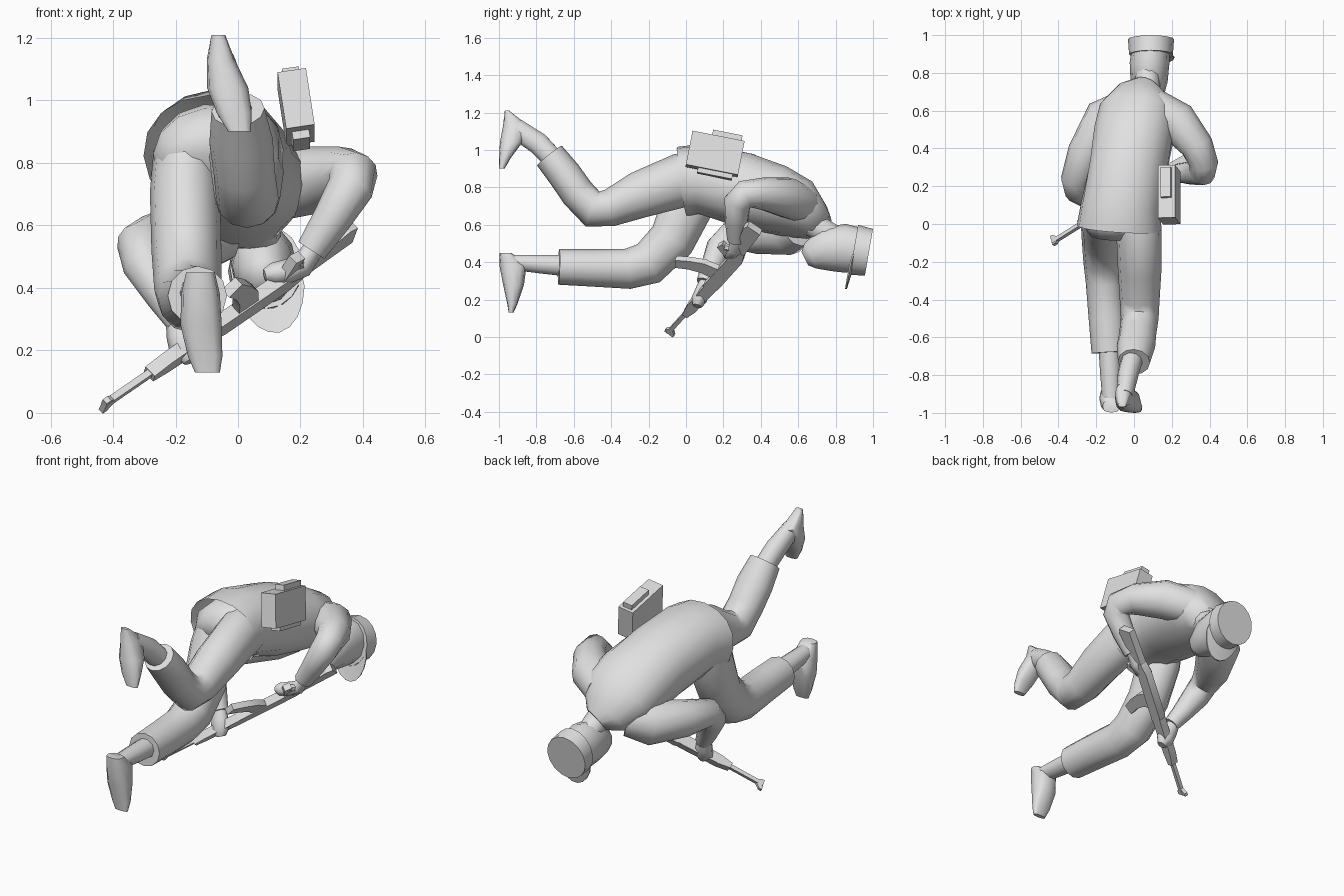
import bpy, bmesh, math
from mathutils import Vector as V

grey = bpy.data.materials.new("plain grey")
grey.diffuse_color = (0.75, 0.75, 0.75, 1)


def finish(name, bm, angle=40):
    bmesh.ops.recalc_face_normals(bm, faces=bm.faces)
    me = bpy.data.meshes.new(name)
    bm.to_mesh(me)
    bm.free()
    ob = bpy.data.objects.new(name, me)
    me.materials.append(grey)
    bpy.context.collection.objects.link(ob)
    bpy.ops.object.select_all(action='DESELECT')
    ob.select_set(True)
    bpy.context.view_layer.objects.active = ob
    bpy.ops.object.shade_smooth_by_angle(angle=math.radians(angle))
    return ob


def loft(name, pts, ref=(1, 0, 0), n=12, angle=50, power=1.0, axis=None, cap=True):
    """Rings (x, y, z, side radius, other radius, roll degrees) across a path."""
    bm = bmesh.new()
    c = [V(p[:3]) for p in pts]
    rings = []
    for i, p in enumerate(pts):
        t = V((0, 0, 0))
        if i > 0:
            t += (c[i] - c[i - 1]).normalized()
        if i < len(c) - 1:
            t += (c[i + 1] - c[i]).normalized()
        t = V(axis) if axis else t.normalized()
        side = V(ref) - t * V(ref).dot(t)
        side.normalize()
        other = side.cross(t).normalized()
        ra = p[3]
        rb = p[4] if len(p) > 4 else ra
        roll = math.radians(p[5]) if len(p) > 5 else 0
        a = side * math.cos(roll) + other * math.sin(roll)
        b = other * math.cos(roll) - side * math.sin(roll)
        ring = []
        for k in range(n):
            cs, sn = math.cos(k * math.tau / n), math.sin(k * math.tau / n)
            ring.append(bm.verts.new(c[i] + a * ra * math.copysign(abs(cs) ** power, cs)
                                     + b * rb * math.copysign(abs(sn) ** power, sn)))
        rings.append(ring)
    for r, s in zip(rings, rings[1:]):
        for k in range(n):
            bm.faces.new((r[k], r[(k + 1) % n], s[(k + 1) % n], s[k]))
    if cap:
        bm.faces.new(rings[0])
    bm.faces.new(rings[-1])
    return finish(name, bm, angle)


def prism(name, profile, o, u, v, width):
    """Outline in the u-v plane, extruded evenly to both sides."""
    bm = bmesh.new()
    w = u.cross(v).normalized() * width / 2
    a = [bm.verts.new(o + u * s + v * m - w) for s, m in profile]
    b = [bm.verts.new(o + u * s + v * m + w) for s, m in profile]
    n = len(a)
    for k in range(n):
        bm.faces.new((a[k], a[(k + 1) % n], b[(k + 1) % n], b[k]))
    bm.faces.new(a)
    bm.faces.new(b)
    return finish(name, bm, 30)


# Jacket: hunched body from open hem to collar, rolled toward the -x shoulder
loft("jacket", [
    (-.078, -.02, .832, .225, .187, 3), (-.072, .08, .846, .212, .188, 4),
    (-.03, .3, .79, .208, .2, 9), (0, .48, .735, .215, .183, 15),
    (.02, .6, .685, .208, .158, 16), (.045, .685, .62, .15, .105, 13),
    (.07, .728, .585, .075, .07, 8)], n=16, power=.94, cap=False)

# Seat of the trousers, filling the jacket hem
loft("trouser_seat", [
    (-.075, .1, .83, .19, .16, 3), (-.074, .01, .82, .198, .16, 3),
    (-.072, -.045, .8, .17, .11, 3), (-.072, -.065, .79, .1, .05, 3)], n=14)

# Sleeves
loft("right_sleeve", [
    (.1, .62, .71, .1), (.23, .54, .745, .11), (.335, .41, .765, .088),
    (.37, .315, .763, .077), (.36, .275, .72, .074), (.3, .27, .62, .062),
    (.235, .27, .52, .05)], ref=(.075, .055, -.039))
loft("left_sleeve", [
    (-.05, .61, .585, .1), (-.15, .55, .56, .122), (-.255, .37, .545, .1),
    (-.31, .235, .538, .078), (-.295, .18, .475, .075), (-.235, .135, .37, .058),
    (-.185, .1, .29, .045)], ref=(.095, -.055, .072))

# Hands
loft("right_hand", [
    (.25, .275, .54, .032), (.205, .265, .47, .038), (.15, .25, .45, .048, .04),
    (.11, .235, .445, .042, .035), (.085, .23, .44, .02)], ref=(0, 1, 0), n=8)
loft("right_thumb", [(.2, .25, .47, .018), (.19, .215, .48, .02), (.16, .195, .475, .014)],
     ref=(0, 0, 1), n=6)
loft("left_hand", [
    (-.2, .11, .31, .033), (-.18, .09, .25, .05, .04), (-.165, .07, .2, .055, .042),
    (-.15, .06, .165, .025)], n=8)

# Trouser legs: raised trailing leg and lower leg
loft("raised_leg", [
    (0, .1, .87, .1, .1), (.025, -.02, .84, .12, .145), (.03, -.25, .76, .115, .125),
    (.03, -.41, .69, .105, .1), (.03, -.5, .685, .1, .1), (.02, -.58, .77, .098, .092),
    (.01, -.65, .87, .102, .09), (0, -.73, .97, .085, .085)])
loft("lower_leg", [
    (-.17, .06, .84, .1, .12), (-.17, .01, .71, .112, .14), (-.165, -.075, .52, .112, .125),
    (-.16, -.2, .395, .108, .118), (-.155, -.31, .365, .1, .108),
    (-.14, -.5, .37, .1, .1), (-.13, -.68, .375, .095, .095)])

# Boots: a shaft and a foot each, flat soles facing backward
loft("raised_boot_shaft", [
    (0, -.68, .92, .058), (-.03, -.79, 1.035, .056, .062), (-.05, -.91, 1.115, .045, .058)], n=10)
loft("raised_boot_foot", [
    (-.063, -.957, 1.21, .022, .012), (-.055, -.91, 1.13, .045, .068),
    (-.033, -.935, 1.04, .066, .06), (-.012, -.967, .96, .056, .032),
    (.005, -.985, .9, .036, .015)], n=12, power=.8, axis=(0, 0, -1))
loft("lower_boot_shaft", [
    (-.13, -.62, .38, .06, .06), (-.125, -.78, .39, .055, .052),
    (-.12, -.93, .4, .048, .042)], n=10)
loft("lower_boot_foot", [
    (-.12, -.965, .45, .046, .033), (-.12, -.925, .38, .062, .072),
    (-.118, -.922, .28, .066, .056), (-.105, -.928, .18, .055, .028),
    (-.098, -.935, .13, .04, .013)], n=12, power=.8, axis=(0, 0, -1))

# Neck and head, face turned down
loft("neck", [(.065, .66, .61, .07), (.075, .82, .52, .065)], n=10)
loft("head", [
    (.085, .635, .42, .035, .04), (.085, .665, .435, .07, .075),
    (.08, .75, .47, .098, .12), (.082, .85, .475, .105, .13), (.088, .92, .465, .1, .12)], n=12)

# Flat-topped cap with a brim
loft("cap", [(.09, .897, .467, .116, .135), (.09, .978, .453, .122, .127)], n=16, angle=30)
bm = bmesh.new()
rows = []
for k in range(9):
    t = math.radians(-68 + 17 * k)
    inner = V((.09 + .116 * math.sin(t + .2), .898 - .023 * math.cos(t), .467 - .134 * math.cos(t + .2)))
    outer = inner + V((.02, -.024, -.078)) * math.cos(t) ** .8
    d = V((0, .008, 0))
    rows.append([bm.verts.new(q) for q in (inner, outer, outer + d, inner + d)])
for r, s in zip(rows, rows[1:]):
    for j in range(4):
        bm.faces.new((r[j], r[(j + 1) % 4], s[(j + 1) % 4], s[j]))
bm.faces.new(rows[0])
bm.faces.new(rows[-1])
finish("cap_brim", bm, 30)

# Rifle: laid out along u from the muzzle, v points to the magazine side
o = V((-.43, -.095, .025))
u = V((.8, .5, .55)).normalized()
v = V((.156, -.8, .5)).normalized()
parts = {
    "rifle_barrel": ([(0, -.011), (.3, -.011), (.3, .011), (0, .011)], .022),
    "rifle_front_sight": ([(.0, .0), (-.005, -.035), (.012, -.035), (.05, .0), (.02, .022), (.0, .022)], .02),
    "rifle_handguard": ([(.2, -.018), (.27, -.03), (.5, -.036), (.5, .03), (.27, .025), (.2, .014)], .045),
    "rifle_receiver": ([(.48, -.025), (.52, -.04), (.8, -.04), (.86, -.02), (.86, .035), (.48, .035)], .045),
    "rifle_stock": ([(.84, -.02), (1.07, -.008), (1.075, .075), (1.04, .085), (.84, .03)], .042),
    "rifle_grip": ([(.76, .03), (.81, .03), (.84, .11), (.8, .12)], .035),
    "rifle_magazine": ([(.57, .03), (.655, .03), (.635, .11), (.59, .18), (.535, .245),
                        (.485, .215), (.53, .155), (.56, .09)], .035),
}
for name, (profile, width) in parts.items():
    prism(name, profile, o, u, v, width)

# Field pack box over the hip, with a lid plate and a base plate
c = V((.186, .155, .978))
along = V((0, .98, -.195)).normalized()
up = V((-.15, .18, .97))
up = (up - along * up.dot(along)).normalized()


def box(name, l0, l1, h0, h1, width):
    prism(name, [(l0, h0), (l1, h0), (l1, h1), (l0, h1)], c, along, up, width)


box("pack_box", -.142, .142, -.092, .094, .092)
box("pack_lid", -.035, .125, .094, .124, .055)
box("pack_base", -.075, .115, -.118, -.092, .055)
